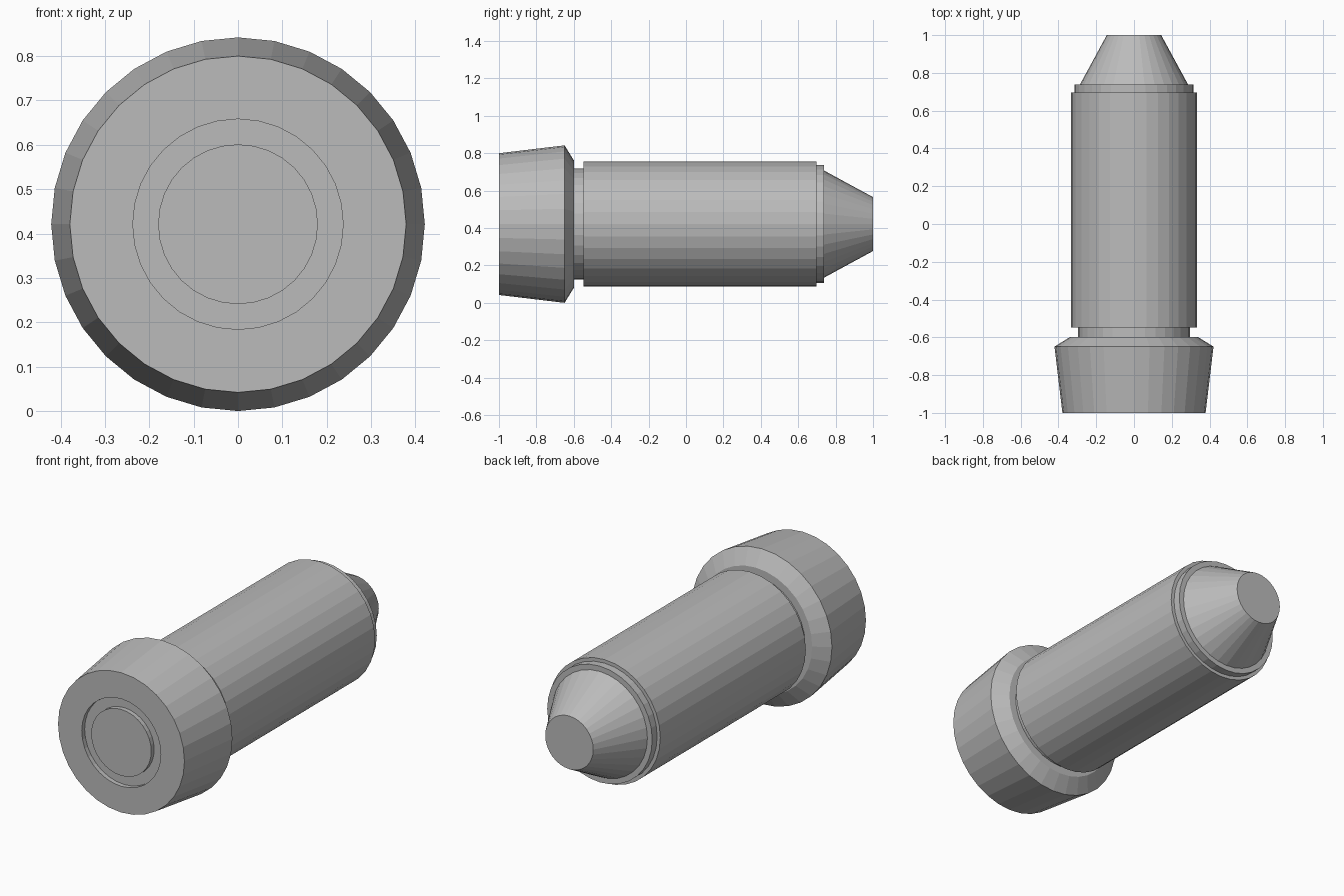
import bpy
import bmesh
from math import sin, cos, tau

cube = bpy.data.objects.get("Cube")
if cube:
    bpy.data.objects.remove(cube, do_unlink=True)

SIDES = 32
AXIS_Z = 0.421

grey = bpy.data.materials.new("plain_grey")
grey.use_nodes = True
colour = (0.5, 0.5, 0.5, 1)
grey.diffuse_color = colour
grey.node_tree.nodes["Principled BSDF"].inputs["Base Color"].default_value = colour


def lathe(name, profile):
    """Turn (y, radius) points, front to back, around the long axis.
    A zero radius closes that end with a flat cap."""
    bm = bmesh.new()
    rings = []
    for y, r in profile:
        rings.append([bm.verts.new((r * sin(tau * i / SIDES), y, r * cos(tau * i / SIDES)))
                      for i in range(SIDES)] if r else None)
    for a, b in zip(rings, rings[1:]):
        if a is None or b is None:
            bm.faces.new(a or b)
            continue
        for i in range(SIDES):
            j = (i + 1) % SIDES
            bm.faces.new((a[i], a[j], b[j], b[i]))
    bmesh.ops.recalc_face_normals(bm, faces=bm.faces)
    mesh = bpy.data.meshes.new(name)
    bm.to_mesh(mesh)
    bm.free()
    mesh.materials.append(grey)
    obj = bpy.data.objects.new(name, mesh)
    obj.location.z = AXIS_Z
    bpy.context.collection.objects.link(obj)
    return obj


# Flared head with a shallow ring groove in its front face
GROOVE = -0.975
lathe("head", [(-1, 0), (-1, 0.18), (GROOVE, 0.18), (GROOVE, 0.237), (-1, 0.237),
               (-1, 0.379), (-0.649, 0.421), (-0.598, 0.338), (-0.598, 0.296),
               (-0.598, 0)])

# Neck, main barrel and stepped collar
lathe("shank", [(-0.598, 0), (-0.598, 0.296), (-0.549, 0.296), (-0.549, 0.334),
                (0.697, 0.334), (0.697, 0.315), (0.739, 0.315), (0.739, 0.286),
                (0.739, 0)])

# Blunt tapered nose
lathe("nose", [(0.739, 0), (0.739, 0.286), (1, 0.144), (1, 0)])
